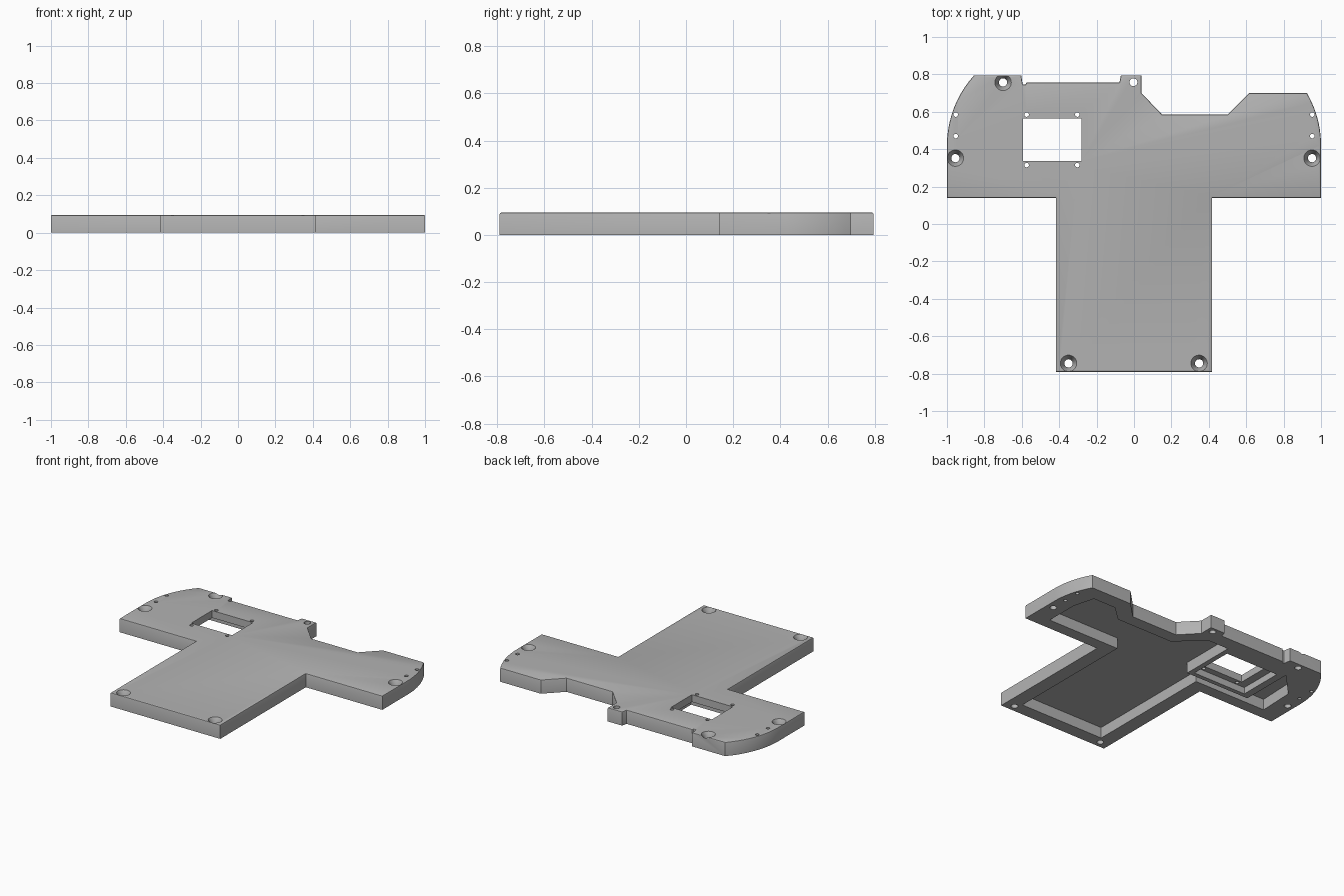
import bpy, bmesh
from math import sin, cos, asin, pi

cube = bpy.data.objects.get("Cube")
if cube:
    bpy.data.objects.remove(cube, do_unlink=True)

HEIGHT = 0.095      # plate thickness
FLOOR = 0.075       # underside of the thin top skin

grey = bpy.data.materials.new("plain grey")
grey.use_nodes = True
grey.diffuse_color = (0.45, 0.45, 0.45, 1)
grey.node_tree.nodes["Principled BSDF"].inputs["Base Color"].default_value = grey.diffuse_color


def prism(name, outline, z0, z1, bevel=0):
    """Extrude a closed outline, optionally rounding its top rim."""
    bm = bmesh.new()
    base = bm.faces.new([bm.verts.new((x, y, z0)) for x, y in outline])
    ext = bmesh.ops.extrude_face_region(bm, geom=[base])["geom"]
    for v in ext:
        if isinstance(v, bmesh.types.BMVert):
            v.co.z = z1
    bmesh.ops.recalc_face_normals(bm, faces=bm.faces)
    if bevel:
        rim = [e for e in bm.edges if all(v.co.z > z1 - 1e-5 for v in e.verts)]
        bmesh.ops.bevel(bm, geom=rim, offset=bevel, segments=2, profile=0.5, affect='EDGES')
    mesh = bpy.data.meshes.new(name)
    bm.to_mesh(mesh)
    bm.free()
    obj = bpy.data.objects.new(name, mesh)
    bpy.context.collection.objects.link(obj)
    mesh.materials.append(grey)
    return obj


def box(name, x0, x1, y0, y1, z0, z1):
    return prism(name, [(x0, y0), (x1, y0), (x1, y1), (x0, y1)], z0, z1)


def cone(name, x, y, r0, r1, z0, z1):
    """Round cutter with a bottom and a top radius."""
    bm = bmesh.new()
    bmesh.ops.create_cone(bm, cap_ends=True, segments=32, radius1=r0, radius2=r1, depth=z1 - z0)
    bmesh.ops.translate(bm, verts=bm.verts, vec=(x, y, (z0 + z1) / 2))
    mesh = bpy.data.meshes.new(name)
    bm.to_mesh(mesh)
    bm.free()
    obj = bpy.data.objects.new(name, mesh)
    bpy.context.collection.objects.link(obj)
    mesh.materials.append(grey)
    return obj


def cut(target, cutter):
    """Subtract the cutter for good and remove it."""
    mod = target.modifiers.new("cut", 'BOOLEAN')
    mod.operation = 'DIFFERENCE'
    mod.solver = 'EXACT'
    mod.object = cutter
    bpy.context.view_layer.objects.active = target
    bpy.ops.object.modifier_apply(modifier=mod.name)
    bpy.data.objects.remove(cutter, do_unlink=True)


def shoulder(top, side, steps=10):
    """Rounded outer shoulder of a wing, rising to the given y."""
    r, yc = 0.557, 0.42
    end = asin((top - yc) / r)
    return [(side * (1 - r + r * cos(end * i / steps)), yc + r * sin(end * i / steps))
            for i in range(steps + 1)]


# T-shaped plate
outline = [(-0.418, -0.79), (0.418, -0.79), (0.418, 0.14), (1, 0.14)]
outline += shoulder(0.7, 1)
outline += [(0.615, 0.7), (0.5, 0.585), (0.15, 0.585), (0.04, 0.7), (0.04, 0.795),
            (-0.07, 0.795), (-0.078, 0.757), (-0.575, 0.757), (-0.58, 0.745),
            (-0.595, 0.745), (-0.603, 0.795)]
outline += shoulder(0.795, -1)[::-1]
outline += [(-1, 0.14), (-0.418, 0.14)]
plate = prism("keyboard_plate", outline, 0, HEIGHT, bevel=0.007)

# Hollow underside, leaving a block around the window
hollow = prism("hollow", [
    (-0.32, -0.7), (0.32, -0.7), (0.32, 0.22), (0.87, 0.22), (0.87, 0.45), (0.83, 0.6),
    (0.66, 0.6), (0.55, 0.5), (0.12, 0.5), (-0.05, 0.66), (-0.68, 0.66),
    (-0.86, 0.47), (-0.87, 0.22), (-0.32, 0.22)], -0.1, FLOOR)
cut(hollow, box("window_block", -0.7, -0.21, 0.265, 0.7, -0.2, 0.2))
cut(plate, hollow)

# Stepped pocket and window opening
cut(plate, box("pocket", -0.65, -0.245, 0.295, 0.61, -0.1, 0.045))
cut(plate, box("window", -0.593, -0.282, 0.338, 0.565, -0.1, 0.2))

# Countersunk screw holes
for x, y in [(-0.955, 0.352), (0.952, 0.352), (-0.7, 0.757), (-0.35, -0.745), (0.348, -0.745)]:
    cut(plate, cone("screw_hole", x, y, 0.022, 0.022, -0.1, 0.2))
    cut(plate, cone("countersink", x, y, 0.022, 0.0445, HEIGHT - 0.04, HEIGHT + 0.001))

# Plain through holes
cut(plate, cone("rear_hole", -0.003, 0.758, 0.021, 0.021, -0.1, 0.2))
pins = [(s * 0.953, y) for s in (-1, 1) for y in (0.47, 0.585)]
pins += [(x, y) for x in (-0.574, -0.303) for y in (0.315, 0.585)]
for x, y in pins:
    cut(plate, cone("pin_hole", x, y, 0.012, 0.012, -0.1, 0.2))

# Smooth curved walls, crisp edges
bpy.ops.object.select_all(action='DESELECT')
plate.select_set(True)
bpy.context.view_layer.objects.active = plate
bpy.ops.object.shade_smooth_by_angle(angle=pi / 6)
